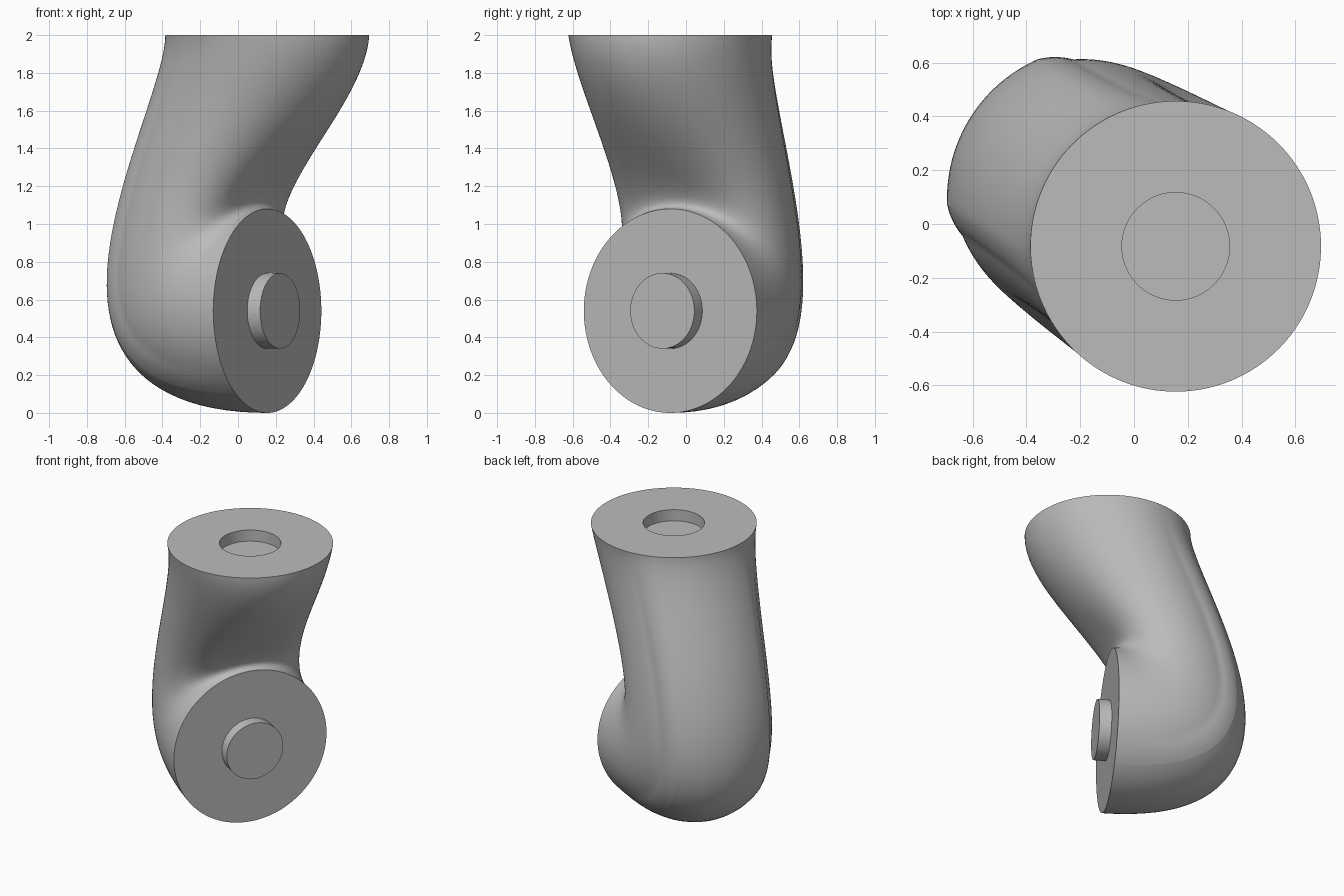
import bpy
import bmesh
import math
from mathutils import Matrix, Vector

cube = bpy.data.objects.get("Cube")
if cube:
    bpy.data.objects.remove(cube, do_unlink=True)

RADIUS = 0.54        # pipe ends
PIN_RADIUS = 0.2     # socket and peg
PIN_DEPTH = 0.08
SEGMENTS = 120
STEPS = 56
TURN = math.radians(148)      # the bend points this way
CREASE = math.radians(36)     # edge of the smooth outer strip
PLACE = Matrix.Translation((0.155, -0.083, 0)) @ Matrix.Rotation(TURN, 4, "Z")

grey = bpy.data.materials.new("plain grey")
grey.use_nodes = True
grey.diffuse_color = (0.5, 0.5, 0.5, 1)
grey.node_tree.nodes["Principled BSDF"].inputs["Base Color"].default_value = grey.diffuse_color


def bezier(a, b, c, d, t):
    s = 1 - t
    return a * s**3 + 3 * b * s * s * t + 3 * c * s * t * t + d * t**3


def elbow_point(angle, t):
    """Point on the wall, from the upper end (t = 0) to the side end (t = 1)."""
    c = math.cos(angle)
    low = RADIUS * (1 - c)
    u = bezier(RADIUS * c, RADIUS * c, 0.92 + 0.72 * c, 0, t)
    z = bezier(2, 1.6, low + 0.04 * (1 - c) / 2, low, t)
    # the flanks are drawn in beside the outer strip
    off = abs(math.remainder(angle, math.tau))
    ramp = min(1, max(0, (off - CREASE) / (CREASE / 2)))
    pinch = 1 - 0.12 * ramp * 4 * t * (1 - t)
    return Vector((u, RADIUS * math.sin(angle) * pinch, z))


def finish(bm, name):
    bmesh.ops.recalc_face_normals(bm, faces=bm.faces)
    bm.transform(PLACE)
    mesh = bpy.data.meshes.new(name)
    bm.to_mesh(mesh)
    bm.free()
    mesh.materials.append(grey)
    obj = bpy.data.objects.new(name, mesh)
    bpy.context.collection.objects.link(obj)
    bpy.ops.object.select_all(action="DESELECT")
    obj.select_set(True)
    bpy.context.view_layer.objects.active = obj
    bpy.ops.object.shade_smooth_by_angle(angle=math.radians(35))
    return obj


# Elbow pipe, with a round socket sunk into its upper end
bm = bmesh.new()
angles = [math.tau * i / SEGMENTS for i in range(SEGMENTS)]


def socket_ring(z):
    return [Vector((PIN_RADIUS * math.cos(a), PIN_RADIUS * math.sin(a), z)) for a in angles]


loops = [socket_ring(2 - PIN_DEPTH), socket_ring(2)]
loops += [[elbow_point(a, k / STEPS) for a in angles] for k in range(STEPS + 1)]
rings = [[bm.verts.new(p) for p in loop] for loop in loops]
for upper, lower in zip(rings, rings[1:]):
    for i in range(SEGMENTS):
        j = (i + 1) % SEGMENTS
        bm.faces.new((upper[i], upper[j], lower[j], lower[i]))
bm.faces.new(rings[0])
bm.faces.new(rings[-1])

# Crisp crease along both edges of the outer strip
bm.verts.index_update()
crease_column = round(CREASE / math.tau * SEGMENTS)
crease_pairs = set()
for column in (crease_column, SEGMENTS - crease_column):
    for k in range(2 + STEPS // 2, len(rings) - 1):
        crease_pairs.add(frozenset((rings[k][column].index, rings[k + 1][column].index)))
elbow = finish(bm, "elbow_pipe")
for edge in elbow.data.edges:
    if frozenset(edge.vertices) in crease_pairs:
        edge.use_edge_sharp = True

# Peg on the side end
bm = bmesh.new()
bmesh.ops.create_cone(
    bm, cap_ends=True, segments=64, radius1=PIN_RADIUS, radius2=PIN_RADIUS, depth=PIN_DEPTH,
    matrix=Matrix.Translation((-PIN_DEPTH / 2, 0, RADIUS)) @ Matrix.Rotation(math.pi / 2, 4, "Y"))
finish(bm, "side_peg")
